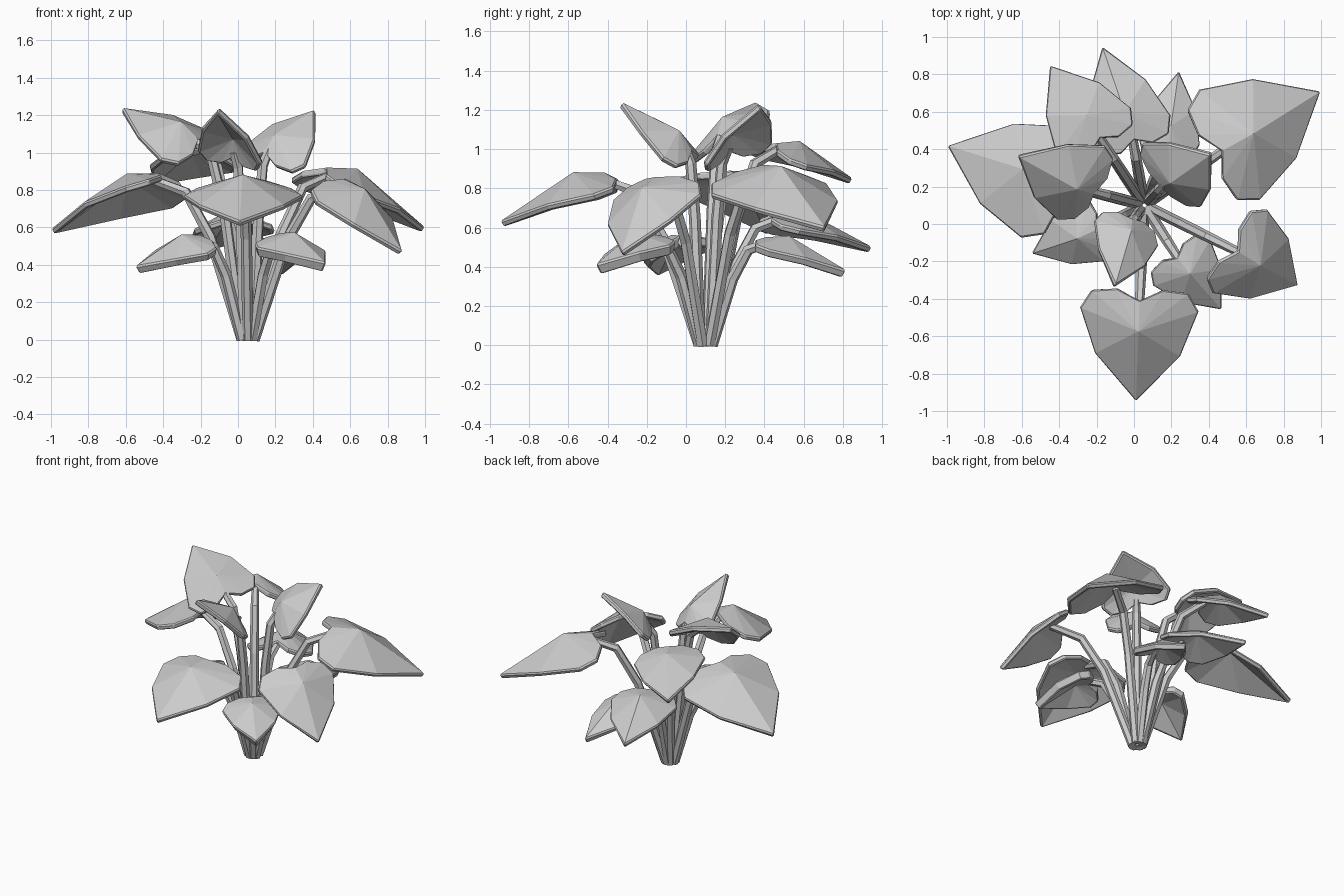
import bpy
import bmesh
from math import radians
from mathutils import Vector, Matrix

default_cube = bpy.data.objects.get("Cube")
if default_cube:
    bpy.data.objects.remove(default_cube, do_unlink=True)

grey = bpy.data.materials.new("pale_grey")
grey.use_nodes = True
colour = (0.6, 0.6, 0.6, 1)
grey.diffuse_color = colour
grey.node_tree.nodes["Principled BSDF"].inputs["Base Color"].default_value = colour

ROOT = Vector((0.055, 0.1, 0))

# Half outline of a heart leaf: (along the spine, across, droop)
HALF = [(-0.07, 0.4, 0.17), (-0.02, 0.82, 0.27), (0.15, 1, 0.25), (0.56, 0.72, 0.08)]


def link(name, data):
    obj = bpy.data.objects.new(name, data)
    bpy.context.collection.objects.link(obj)
    data.materials.append(grey)
    return obj


def add_blade(name, base, tip, half_width, roll, thickness):
    """Faceted heart leaf; positive roll lifts its left side."""
    spine = tip - base
    right = spine.cross(Vector((0, 0, 1))).normalized()
    right = Matrix.Rotation(radians(roll), 3, spine.normalized()) @ right
    up = right.cross(spine).normalized()

    def place(along, across, droop):
        return base + spine * along + (right * across - up * droop) * half_width

    outline = [place(0, 0, 0)] + [place(*p) for p in HALF] + [place(1, 0, 0)]
    outline += [place(u, -v, d) for u, v, d in reversed(HALF)]
    bm = bmesh.new()
    peak = bm.verts.new(base + spine * 0.25 + up * spine.length * 0.12)
    rim = [bm.verts.new(p) for p in outline]
    for a, b in zip(rim, rim[1:] + rim[:1]):
        bm.faces.new((peak, b, a))
    bm.normal_update()
    if sum(f.normal.dot(up) for f in bm.faces) < 0:
        bmesh.ops.reverse_faces(bm, faces=bm.faces[:])
    mesh = bpy.data.meshes.new(name)
    bm.to_mesh(mesh)
    bm.free()
    obj = link(name, mesh)
    # Thick edge with a small chamfer
    solid = obj.modifiers.new("thickness", "SOLIDIFY")
    solid.thickness = thickness
    solid.offset = -1
    bevel = obj.modifiers.new("chamfer", "BEVEL")
    bevel.width = 0.008
    bevel.segments = 1
    bevel.limit_method = "ANGLE"
    bevel.angle_limit = radians(50)
    return base + spine * 0.08 - up * 0.01


def add_stem(name, end):
    """Angular stalk that rises steeply, then arches out to the leaf."""
    foot = Vector((end.x, end.y, 0))
    start = ROOT + (foot - ROOT).normalized() * 0.035
    path = [(start, 0, 1)]
    for reach, height, size in ((0.35, 0.64, 1), (0.62, 0.92, 0.95), (1, 1, 0.8)):
        path.append((start.lerp(foot, reach), end.z * height, size))
    curve = bpy.data.curves.new(name, "CURVE")
    curve.dimensions = "3D"
    curve.bevel_depth = 0.03
    curve.bevel_resolution = 1
    curve.use_fill_caps = True
    line = curve.splines.new("POLY")
    line.use_smooth = False
    line.points.add(len(path) - 1)
    for point, (spot, z, size) in zip(line.points, path):
        point.co = (spot.x, spot.y, z, 1)
        point.radius = size
    link(name, curve)


def add_leaf(name, base, tip, half_width, roll=0, thickness=0.035):
    end = add_blade(name + "_leaf", Vector(base), Vector(tip), half_width, roll, thickness)
    add_stem(name + "_stem", end)


# Large spreading leaves
add_leaf("front", (0.03, -0.41, 0.88), (0.01, -0.95, 0.63), 0.32)
add_leaf("back_left", (0.47, 0.39, 0.92), (1, 0.71, 0.6), 0.34, 5)
add_leaf("right", (-0.42, 0.22, 0.89), (-1, 0.42, 0.59), 0.33, 9)
add_leaf("front_left", (0.56, -0.15, 0.86), (0.88, -0.33, 0.47), 0.27, 5)
add_leaf("back_right", (-0.18, 0.46, 1.03), (-0.45, 0.85, 0.85), 0.24, 8)

# Upright top leaves
add_leaf("top_right", (-0.21, 0.16, 1.07), (-0.62, 0.36, 1.24), 0.25, -19)
add_leaf("top_left", (0.14, 0.2, 1.0), (0.41, 0.37, 1.23), 0.24, 17)
add_leaf("top_front", (-0.01, 0.03, 0.99), (-0.1, -0.33, 1.24), 0.19, -13)

# Low leaves with thicker edges
add_leaf("low_back", (0, 0.45, 0.67), (-0.17, 0.95, 0.5), 0.23)
add_leaf("low_back_left", (0.18, 0.4, 0.55), (0.24, 0.82, 0.38), 0.17, 0, 0.045)
add_leaf("low_right", (-0.2, -0.03, 0.56), (-0.55, -0.16, 0.39), 0.19, -11, 0.05)
add_leaf("low_front_left", (0.23, -0.18, 0.57), (0.47, -0.46, 0.41), 0.2, 3, 0.06)
